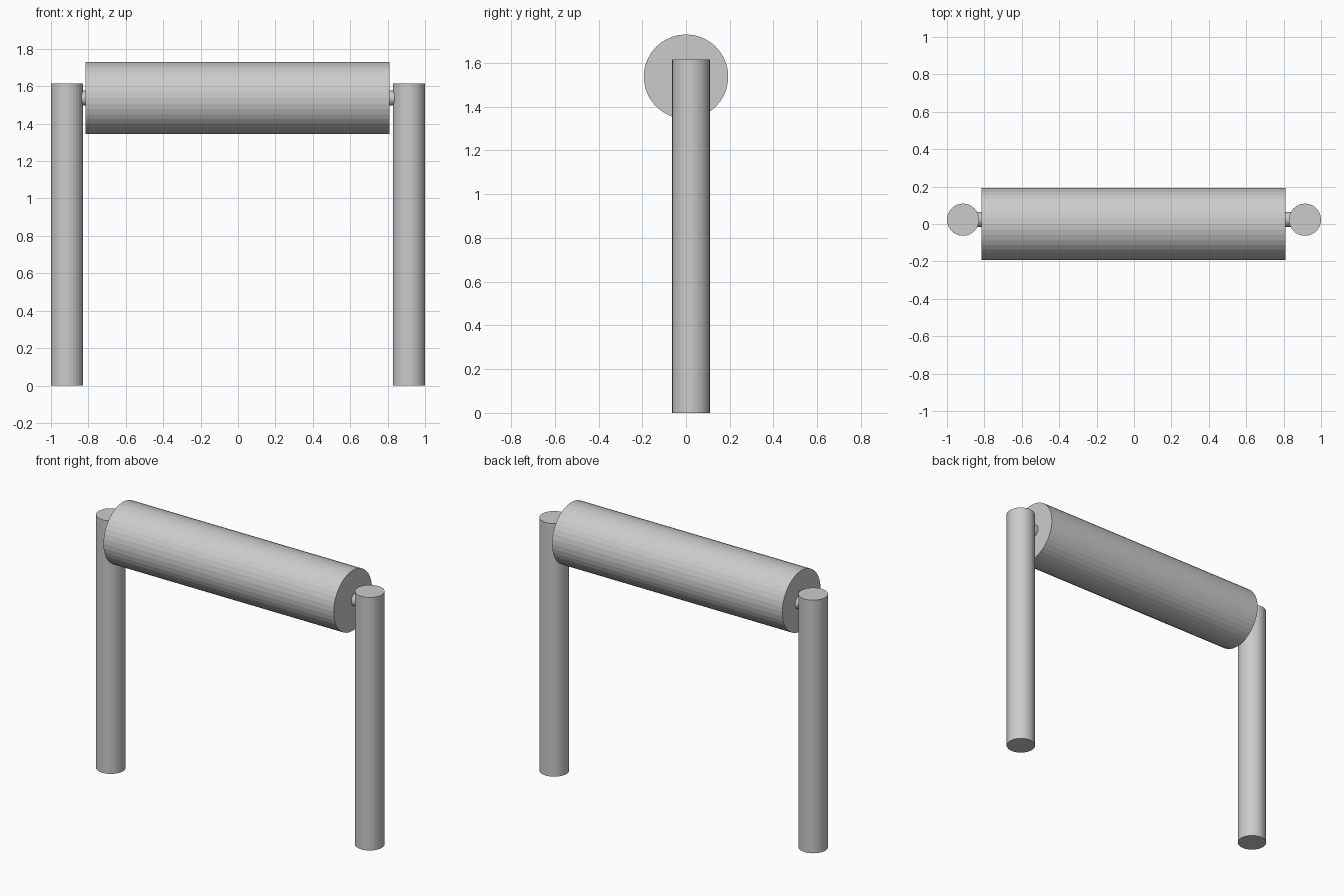
import bpy
from math import pi

if "Cube" in bpy.data.objects:
    bpy.data.objects.remove(bpy.data.objects["Cube"])


def cylinder(name, radius, length, location, along_x=False, sides=32):
    rotation = (0, pi / 2, 0) if along_x else (0, 0, 0)
    bpy.ops.mesh.primitive_cylinder_add(vertices=sides, radius=radius, depth=length,
                                        location=location, rotation=rotation)
    bpy.context.object.name = name


# Upright posts, slightly behind the drum's centre line
for side, x in (("left", -0.914), ("right", 0.914)):
    cylinder(side + "_post", 0.086, 1.615, (x, 0.023, 0.8075))

# Horizontal drum
cylinder("drum", 0.193, 1.626, (-0.002, 0, 1.537), along_x=True, sides=40)

# Short axle pins joining the drum ends to the posts
for side, x in (("left", -0.83), ("right", 0.83)):
    cylinder(side + "_axle_pin", 0.04, 0.09, (x, 0.024, 1.536), along_x=True)
